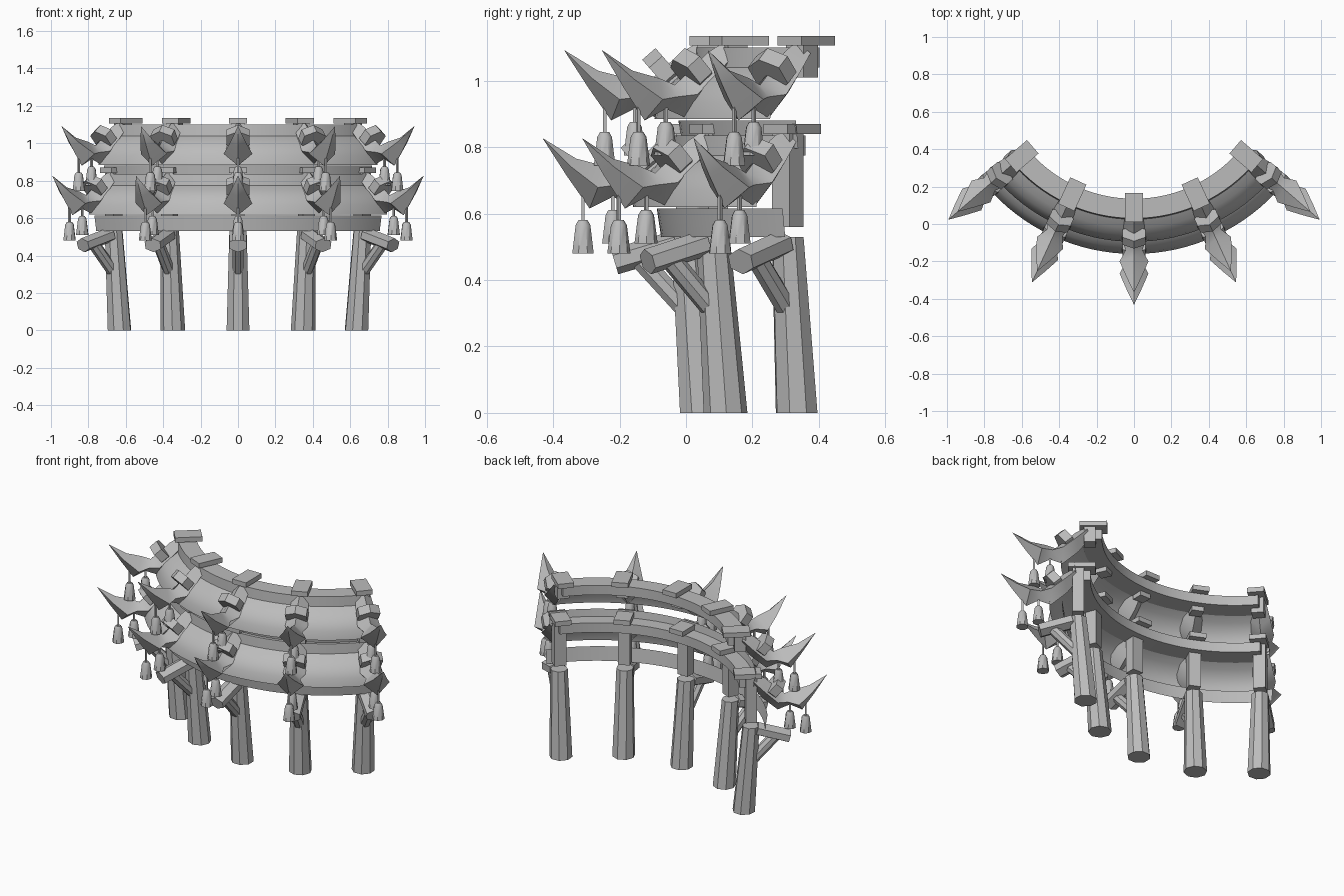
import bpy, bmesh
from math import sin, cos, pi, radians
from mathutils import Vector, Matrix

if "Cube" in bpy.data.objects:
    bpy.data.objects.remove(bpy.data.objects["Cube"], do_unlink=True)

CY = 0.88                    # y of the centre the structure curves around
STEP = radians(24.6)         # angle between the five supports
TIERS = {"lower": (0.0, 0.0), "upper": (-0.065, 0.265)}   # radius and height offsets

gray = bpy.data.materials.new("plain gray")
gray.use_nodes = True
gray.diffuse_color = (0.5, 0.5, 0.5, 1)
gray.node_tree.nodes["Principled BSDF"].inputs["Base Color"].default_value = (0.5, 0.5, 0.5, 1)


def P(r, z, t=0.0):
    """Local point: r outward from the centre, t sideways, z up."""
    return Vector((t, -r, z))


def circle(r, z, rad, n=8):
    return [P(r + rad * cos(2 * pi * (i + .5) / n), z, rad * sin(2 * pi * (i + .5) / n)) for i in range(n)]


def loft(name, rings, closed=False, caps=True, angle=40):
    """Skin a list of equal-length point rings."""
    bm = bmesh.new()
    rows = [[bm.verts.new(p) for p in ring] for ring in rings]
    n = len(rows[0])
    for a, b in zip(rows, rows[1:]):
        for i in range(n if closed else n - 1):
            j = (i + 1) % n
            bm.faces.new((a[i], a[j], b[j], b[i]))
    if caps:
        bm.faces.new(rows[0][::-1])
        bm.faces.new(rows[-1])
    bmesh.ops.remove_doubles(bm, verts=bm.verts, dist=0.0005)
    bmesh.ops.recalc_face_normals(bm, faces=bm.faces)
    mesh = bpy.data.meshes.new(name)
    bm.to_mesh(mesh)
    bm.free()
    mesh.materials.append(gray)
    ob = bpy.data.objects.new(name, mesh)
    bpy.context.collection.objects.link(ob)
    bpy.ops.object.select_all(action="DESELECT")
    ob.select_set(True)
    bpy.context.view_layer.objects.active = ob
    bpy.ops.object.shade_smooth_by_angle(angle=radians(angle))
    ob.location.y = CY
    return ob


def tube(name, a, b, half_w, half_h, n=8):
    """Prism from a to b, lying in the radial plane."""
    side = Vector((1, 0, 0))
    up = side.cross((b - a).normalized())
    k = 1 / cos(pi / n)
    ring = [(side * half_w * cos(w) + up * half_h * sin(w)) * k
            for w in (2 * pi * (i + .5) / n for i in range(n))]
    return loft(name, [[p + c for c in ring] for p in (a, b)], closed=True)


def box(name, r0, r1, z0, z1, w):
    return tube(name, P(r0, (z0 + z1) / 2), P(r1, (z0 + z1) / 2), w / 2, (z1 - z0) / 2, 4)


def stations(ob):
    """Repeat a part at the five supports around the arc."""
    base = ob.name
    for i in range(-2, 3):
        o = ob if i == -2 else ob.copy()
        if i > -2:
            bpy.context.collection.objects.link(o)
        o.name = f"{base}_{i + 3}"
        o.rotation_euler.z = i * STEP


def sweep(name, profile, half_angle, closed=False, steps=32, angle=25):
    """Sweep an (r, z) profile along the arc."""
    rings = []
    for i in range(steps + 1):
        m = Matrix.Rotation(half_angle * (2 * i / steps - 1), 3, "Z")
        rings.append([m @ P(r, z) for r, z in profile])
    return loft(name, rings, closed, caps=closed, angle=angle)


# Leaning columns with brackets
stations(loft("column", [circle(.837, 0, .066), circle(.878, .53, .05)], closed=True))
stations(tube("strut", P(.87, .30), P(1.03, .475), .03, .03))
stations(tube("bracket_bar", P(.91, .51), P(1.095, .455), .045, .034, 6))

for tier, (dr, dz) in TIERS.items():
    def Q(r, z, t=0.0):
        return P(r + dr, z + dz, t)

    def shifted(points):
        return [(r + dr, z + dz) for r, z in points]

    # Curved roof sheet, ridge beam and valance
    sweep(tier + "_roof", shifted([(1.04, .62), (1.03, .67), (1.005, .715), (.965, .75), (.92, .775)]),
          radians(50))
    sweep(tier + "_ridge_beam", shifted([(.92, .77), (.915, .835), (.81, .835), (.81, .775)]),
          radians(50), closed=True)
    sweep(tier + "_valance", shifted([(.968, .615), (.955, .53)]), radians(52.5))

    # Ridge caps and the posts under them
    stations(box(tier + "_ridge_cap", .78 + dr, .935 + dr, .84 + dz, .87 + dz, .095))
    post_foot = .56 if tier == "lower" else .745 + dz
    stations(box(tier + "_post", .845 + dr, .91 + dr, post_foot, .845 + dz, .07))

    # Upturned horn: outline top, outline bottom, half width
    sections = [((1.31, .826), (1.31, .824), .001),
                ((1.21, .765), (1.24, .715), .042),
                ((1.12, .742), (1.17, .615), .077),
                ((1.07, .722), (1.10, .65), .045),
                ((1.02, .765), (1.03, .622), .065),
                ((.96, .82), (.94, .70), .055),
                ((.90, .855), (.88, .78), .045)]
    rings = []
    for (rt, zt), (rb, zb), w in sections:
        rm, zm = rt * .5 + rb * .5, zt * .5 + zb * .5
        rings.append([Q(rt, zt), Q(rm, zm, w), Q(rb, zb), Q(rm, zm, -w)])
    stations(loft(tier + "_horn", rings, closed=True, angle=60))

    # Collar around the neck of the horn
    stations(tube(tier + "_collar", Q(.995, .785), Q(1.035, .75), .062, .055, 6))

    # Two hanging bells under each horn
    for label, r, z, top in (("outer", 1.19, .48, .67), ("inner", 1.10, .51, .69)):
        stations(loft(f"{tier}_{label}_bell",
                      [circle(r + dr, z + dz, .035), circle(r + dr, z + dz + .085, .024),
                       circle(r + dr, z + dz + .1, .015)], closed=True))
        stations(tube(f"{tier}_{label}_cord", Q(r, z + .09), Q(r, top), .005, .005, 4))
